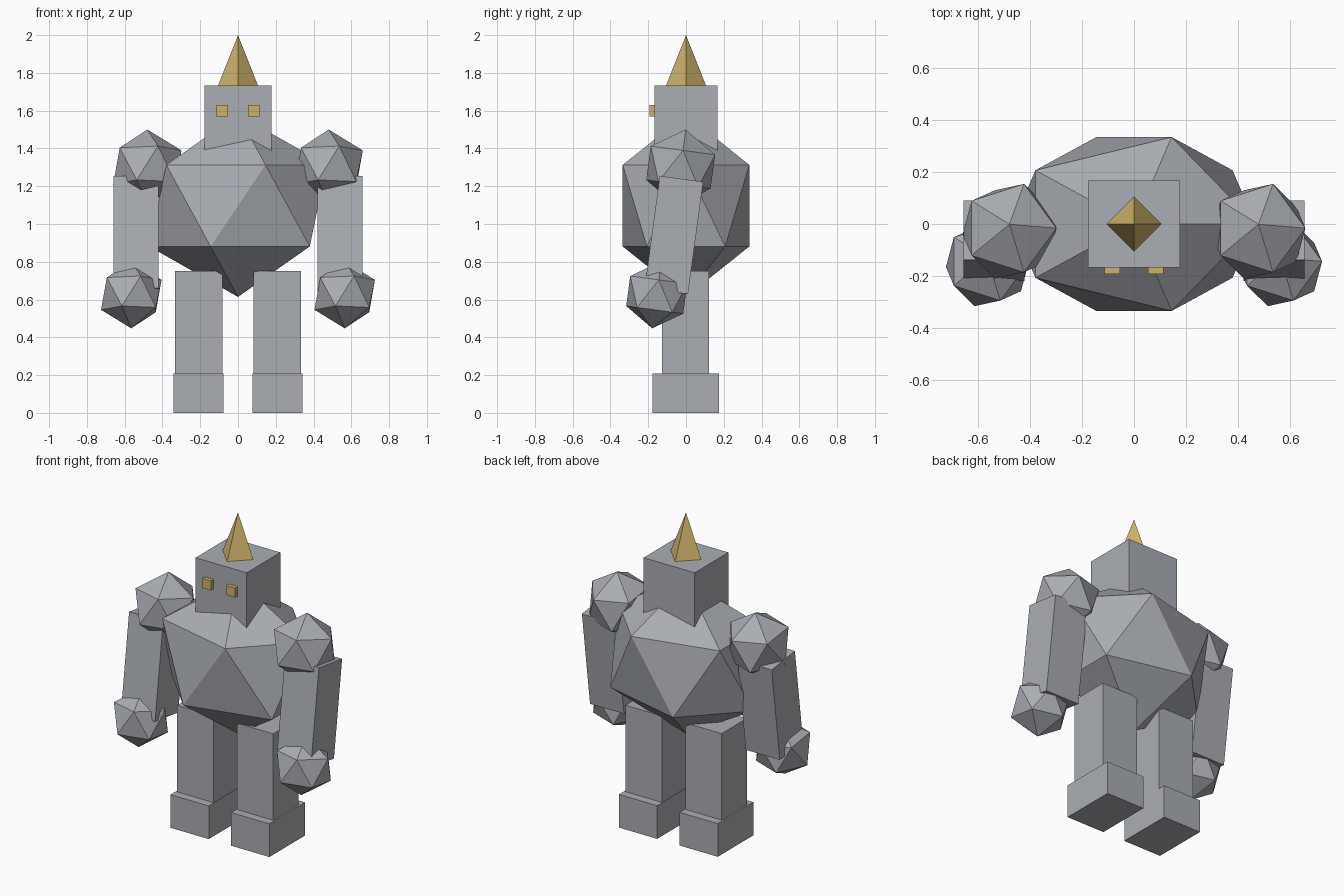
import bpy
from math import radians

cube = bpy.data.objects.get("Cube")
if cube:
    bpy.data.objects.remove(cube, do_unlink=True)


def make_material(name, colour):
    mat = bpy.data.materials.new(name)
    mat.use_nodes = True
    mat.diffuse_color = colour
    mat.node_tree.nodes["Principled BSDF"].inputs["Base Color"].default_value = colour
    return mat


STONE = make_material("stone grey", (0.40, 0.42, 0.45, 1))
GOLD = make_material("gold", (0.62, 0.45, 0.14, 1))
SWING = radians(-7.7)  # forward swing of the arms


def finish(name, mat, scale=(1, 1, 1), tilt=0):
    obj = bpy.context.object
    obj.name = name
    obj.scale = scale
    obj.rotation_euler.x = tilt
    obj.data.materials.append(mat)
    return obj


def box(name, centre, size, mat=STONE, tilt=0):
    bpy.ops.mesh.primitive_cube_add(size=1, location=centre)
    return finish(name, mat, size, tilt)


def boulder(name, centre, radii, tilt=0):
    bpy.ops.mesh.primitive_ico_sphere_add(subdivisions=1, radius=1, location=centre)
    return finish(name, STONE, radii, tilt)


# Torso and head
boulder("torso", (0, 0, 1.097), (0.525, 0.394, 0.483))
box("head", (0, 0, 1.556), (0.354, 0.334, 0.354))

# Four-sided horn
bpy.ops.mesh.primitive_cone_add(vertices=4, radius1=0.106, depth=0.267,
                                location=(0, 0, 1.8665))
finish("horn", GOLD)

# Paired parts
for side, s in (("left", 1), ("right", -1)):
    box(side + "_eye", (s * 0.084, -0.165, 1.6), (0.06, 0.054, 0.06), GOLD)
    box(side + "_leg", (s * 0.207, -0.002, 0.45), (0.252, 0.25, 0.6))
    box(side + "_foot", (s * 0.21, -0.002, 0.104), (0.265, 0.353, 0.208))
    boulder(side + "_shoulder", (s * 0.48, -0.028, 1.3), (0.202,) * 3, SWING)
    box(side + "_arm", (s * 0.54, -0.064, 0.942), (0.236, 0.232, 0.6), tilt=SWING)
    boulder(side + "_fist", (s * 0.565, -0.155, 0.625), (0.179,) * 3, SWING)
